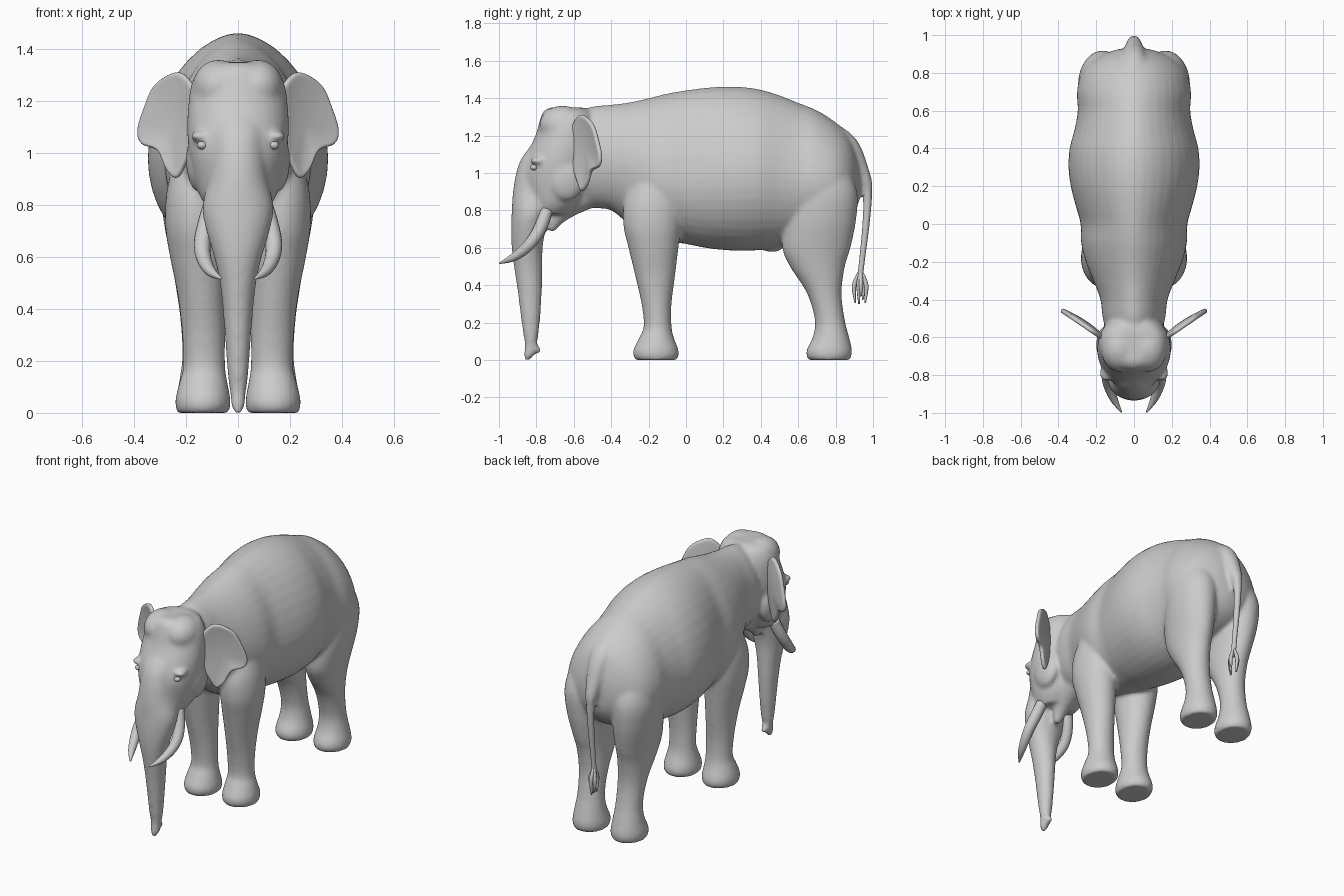
import bpy, bmesh, math
from mathutils import Vector, Matrix

def spline(pts, n=6):
    """Catmull-Rom resampling of equal-length tuples."""
    out = []
    for i in range(len(pts) - 1):
        p0, p1, p2, p3 = (pts[max(i - 1, 0)], pts[i], pts[i + 1], pts[min(i + 2, len(pts) - 1)])
        for k in range(n):
            t = k / n
            out.append([0.5 * (2 * b + (c - a) * t + (2 * a - 5 * b + 4 * c - d) * t * t
                               + (3 * b - a - 3 * c + d) * t ** 3)
                        for a, b, c, d in zip(p0, p1, p2, p3)])
    return out + [list(pts[-1])]

def skin(bm, rings):
    """Join rings of points into a closed skin."""
    vs = [[bm.verts.new(p) for p in r] for r in rings]
    n = len(vs[0])
    for a, b in zip(vs, vs[1:]):
        for i in range(n):
            bm.faces.new((a[i], a[(i + 1) % n], b[(i + 1) % n], b[i]))
    bm.faces.new(vs[0])
    bm.faces.new(vs[-1])

def circle(n):
    return [(math.cos(2 * math.pi * i / n), math.sin(2 * math.pi * i / n)) for i in range(n)]

def column(bm, secs, sx=1):
    """Upright loft: z, x centre, half width, y front, y back."""
    skin(bm, [[(sx * (x + w * c), (f + b) / 2 + (b - f) / 2 * s, z) for c, s in circle(32)]
              for z, x, w, f, b in spline(secs)])

def tube(bm, pts, n=16, sx=1):
    """Round tube: x, y, z, radius."""
    p = spline(pts)
    rings = []
    for i, (x, y, z, r) in enumerate(p):
        t = (Vector(p[min(i + 1, len(p) - 1)][:3]) - Vector(p[max(i - 1, 0)][:3])).normalized()
        a = (Vector((1, 0, 0)) - t * t.x).normalized()
        b = t.cross(a)
        ring = [Vector((x, y, z)) + r * (a * c + b * s) for c, s in circle(n)]
        rings.append([(sx * v.x, v.y, v.z) for v in ring])
    skin(bm, rings)

def ball(bm, loc, size):
    bmesh.ops.create_uvsphere(bm, u_segments=20, v_segments=12, radius=1,
                              matrix=Matrix.Translation(loc) @ Matrix.Diagonal((*size, 1)))

def finish(bm, name):
    bmesh.ops.recalc_face_normals(bm, faces=bm.faces)
    for f in bm.faces:
        f.smooth = True
    me = bpy.data.meshes.new(name)
    bm.to_mesh(me)
    bm.free()
    ob = bpy.data.objects.new(name, me)
    bpy.context.collection.objects.link(ob)
    return ob

# --- body: torso, legs, head and trunk fused into one skin ---
bm = bmesh.new()
# torso: y, half width, top z, bottom z, widest z
torso = [(-.64, .13, 1.31, .86, 1.08), (-.5, .165, 1.355, .815, 1.08), (-.4, .178, 1.365, .80, 1.07),
         (-.3, .215, 1.378, .72, 1.04), (-.2, .255, 1.40, .66, 1.0), (-.1, .28, 1.425, .635, .97),
         (0, .283, 1.442, .62, .96), (.1, .31, 1.455, .60, .97), (.2, .335, 1.462, .588, .98),
         (.3, .347, 1.46, .583, .98), (.4, .341, 1.445, .588, .98), (.5, .315, 1.415, .60, .97),
         (.6, .298, 1.375, .62, .96), (.7, .302, 1.335, .66, .95), (.8, .278, 1.27, .70, .94),
         (.87, .215, 1.20, .75, .94), (.915, .12, 1.10, .82, .95), (.93, .05, 1.02, .88, .95)]
rings = []
for y, w, zt, zb, zc in spline(torso):
    ring = []
    for c, s in circle(40):
        h, e = (zt - zc, 1.12) if s > 0 else (zc - zb, 1.0)
        ring.append((w * math.copysign(abs(c) ** e, c), y, zc + h * math.copysign(abs(s) ** e, s)))
    rings.append(ring)
skin(bm, rings)

front_leg = [(1.0, .14, .10, -.27, -.05), (.85, .155, .12, -.33, -.02), (.72, .16, .12, -.335, -.025),
             (.6, .152, .11, -.308, -.04), (.45, .14, .092, -.272, -.058), (.3, .132, .083, -.238, -.077),
             (.18, .13, .081, -.226, -.077), (.12, .133, .092, -.25, -.065), (.06, .135, .105, -.28, -.042),
             (.025, .135, .106, -.283, -.038), (0, .135, .098, -.27, -.05)]
hind_leg = [(1.05, .15, .11, .58, .86), (.9, .165, .13, .56, .915), (.75, .163, .125, .53, .91),
            (.6, .152, .108, .515, .88), (.5, .145, .097, .555, .85), (.36, .138, .084, .645, .832),
            (.22, .135, .08, .688, .848), (.13, .135, .09, .68, .87), (.06, .135, .104, .647, .887),
            (.025, .135, .105, .643, .886), (0, .135, .097, .655, .875)]
head = [(1.35, 0, .09, -.73, -.55), (1.325, 0, .145, -.765, -.5), (1.27, 0, .178, -.785, -.48),
        (1.2, 0, .19, -.805, -.47), (1.1, 0, .196, -.85, -.47), (1.0, 0, .188, -.88, -.48),
        (.9, 0, .168, -.87, -.51), (.83, 0, .145, -.85, -.56), (.78, 0, .11, -.83, -.62)]
trunk = [(1.17, 0, .10, -.81, -.65), (1.08, 0, .105, -.878, -.68), (1.0, 0, .105, -.908, -.7),
         (.9, 0, .115, -.925, -.7), (.79, 0, .137, -.932, -.725), (.7, 0, .122, -.935, -.75),
         (.6, 0, .092, -.932, -.766), (.5, 0, .07, -.92, -.768), (.38, 0, .057, -.902, -.77),
         (.25, 0, .047, -.886, -.777), (.15, 0, .04, -.872, -.787), (.08, 0, .031, -.862, -.797),
         (.03, 0, .026, -.868, -.81), (0, 0, .015, -.865, -.835)]
column(bm, head)
column(bm, trunk)
tube(bm, [(0, -.83, .08, .03), (0, -.8, .055, .024), (0, -.775, .05, .012)])          # trunk lip
tube(bm, [(0, -.5, .92, .10), (0, -.6, .86, .085), (0, -.68, .78, .055), (0, -.725, .69, .02)])  # jaw
tube(bm, [(0, .76, 1.18, .10), (0, .86, 1.13, .072), (0, .93, 1.01, .05), (0, .965, .93, .034),
          (0, .968, .87, .024)])                                                        # tail root
ball(bm, (0, .46, .605), (.03, .06, .03))
for sx in (-1, 1):
    column(bm, front_leg, sx)
    column(bm, hind_leg, sx)
    ball(bm, (sx * .075, -.66, 1.255), (.10, .125, .105))     # skull dome
    ball(bm, (sx * .145, -.79, 1.065), (.04, .045, .02))      # brow
    ball(bm, (sx * .15, -.64, .97), (.05, .10, .12))          # cheek
body = finish(bm, "body")
rm = body.modifiers.new("fuse", 'REMESH')
rm.mode, rm.voxel_size, rm.use_smooth_shade = 'VOXEL', .011, True
sm = body.modifiers.new("soften", 'SMOOTH')
sm.factor, sm.iterations = .5, 10

# --- ears, tusks and eyes on both sides ---
ear_outline = [(.15, 1.2), (.19, 1.285), (.24, 1.312), (.32, 1.265), (.36, 1.18), (.387, 1.09),
               (.372, 1.035), (.31, 1.01), (.275, .935), (.235, .903), (.2, .965), (.16, 1.06)]
for sx, side in ((-1, "right"), (1, "left")):
    bm = bmesh.new()
    k = len(ear_outline)
    edge = spline([ear_outline[i % k] for i in range(-2, k + 3)], 4)[8:8 + 4 * k]
    cx, cz = .25, 1.11
    loops = []
    for f in (.15, .35, .55, .75, .9, 1):
        loop = []
        for x, z in edge:
            px, pz = cx + (x - cx) * f, cz + (z - cz) * f
            y = -.59 + .68 * (px - .19) + .02 * (1 - f * f)   # cupped blade
            loop.append(bm.verts.new((sx * px, y, pz)))
        loops.append(loop)
    m = len(edge)
    for a, b in zip(loops, loops[1:]):
        for i in range(m):
            bm.faces.new((a[i], a[(i + 1) % m], b[(i + 1) % m], b[i]))
    bm.faces.new(loops[0])
    ear = finish(bm, side + "_ear")
    so = ear.modifiers.new("thickness", 'SOLIDIFY')
    so.thickness, so.offset = .024, 0
    ear.modifiers.new("round", 'SUBSURF').levels = 1

    bm = bmesh.new()
    tube(bm, [(.10, -.745, .80, .034), (.125, -.775, .715, .034), (.138, -.815, .645, .032),
              (.13, -.865, .59, .028), (.105, -.93, .545, .02), (.066, -.997, .517, .004)], 16, sx)
    finish(bm, side + "_tusk")

    bm = bmesh.new()
    ball(bm, (sx * .138, -.812, 1.03), (.02, .02, .016))
    finish(bm, side + "_eye")

# --- tail with a tuft of hair strands ---
bm = bmesh.new()
tube(bm, [(0, .965, .93, .03), (0, .97, .84, .022), (0, .96, .70, .018), (0, .943, .55, .015),
          (0, .932, .45, .014), (0, .93, .42, .006)], 12)
finish(bm, "tail")
bm = bmesh.new()
for x, y, z in ((0, .905, .305), (.012, .925, .30), (-.012, .945, .32), (0, .958, .305), (.018, .935, .34)):
    tube(bm, [(0, .934, .48, .008), (x * 1.4, .932 + (y - .932) * 1.2, .40, .012), (x, y, z, .004)], 8)
finish(bm, "tail_tuft")
